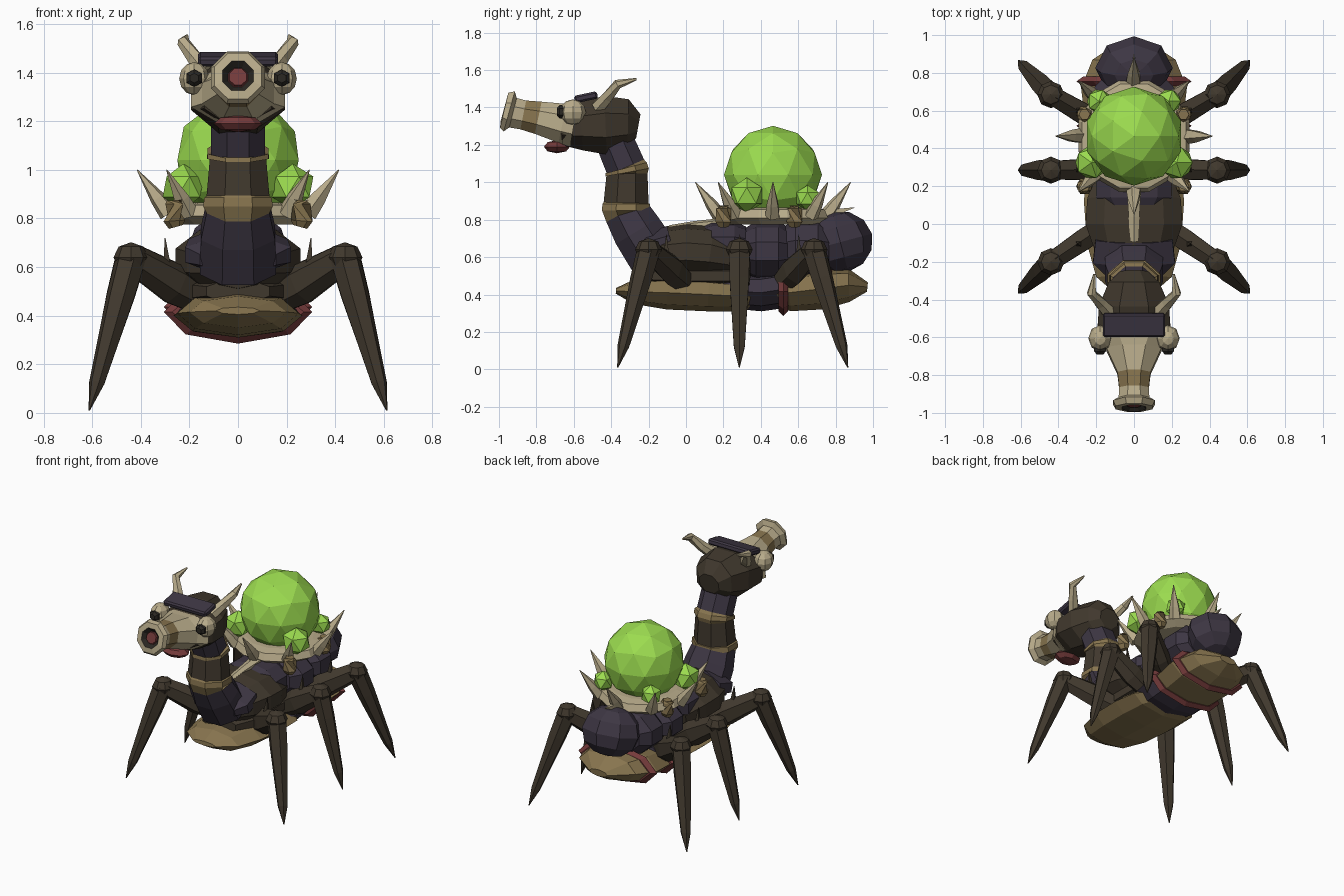
import bpy, bmesh, math
from mathutils import Vector, Matrix

cube = bpy.data.objects.get("Cube")
if cube:
    bpy.data.objects.remove(cube)


def material(name, hexa):
    rgb = [int(hexa[i:i + 2], 16) / 255 for i in (0, 2, 4)]
    col = [c / 12.92 if c < 0.04 else ((c + 0.055) / 1.055) ** 2.4 for c in rgb] + [1]
    m = bpy.data.materials.new(name)
    m.use_nodes = True
    m.diffuse_color = col
    m.node_tree.nodes["Principled BSDF"].inputs["Base Color"].default_value = col
    return m


BROWN = material("dark brown shell", "40382d")
PURPLE = material("dark purple hide", "3d3643")
BONE = material("pale bone", "b9ac8b")
TAN = material("tan plate", "88754f")
RED = material("dull red flesh", "753b3b")
GREEN = material("bright green", "9bdb4f")
BLACK = material("eye black", "2b2823")


def finish(name, bm, mats):
    bmesh.ops.recalc_face_normals(bm, faces=bm.faces)
    me = bpy.data.meshes.new(name)
    bm.to_mesh(me)
    bm.free()
    for m in mats:
        me.materials.append(m)
    ob = bpy.data.objects.new(name, me)
    bpy.context.collection.objects.link(ob)
    return ob


def loft(name, stations, mats, sides=8, colours=None, turn=0.5):
    """Skin rings (x, y, z, width radius, depth radius) along their path."""
    bm = bmesh.new()
    pts = [Vector(s[:3]) for s in stations]
    rings = []
    axis = (pts[-1] - pts[0]).normalized()
    for i, s in enumerate(stations):
        t = pts[min(i + 1, len(pts) - 1)] - pts[max(i - 1, 0)]
        t = t.normalized() if t.length > 0.02 else axis
        if t.dot(axis) < 0:
            t = -t
        side = Vector((1, 0, 0)) if abs(t.x) < 0.01 else Vector((-t.y, t.x, 0)).normalized()
        up = side.cross(t)
        ring = []
        for k in range(sides):
            a = math.tau * (k + turn) / sides
            ring.append(bm.verts.new(pts[i] + side * math.cos(a) * s[3] + up * math.sin(a) * s[4]))
        rings.append(ring)
    for i in range(len(rings) - 1):
        for k in range(sides):
            j = (k + 1) % sides
            f = bm.faces.new((rings[i][k], rings[i][j], rings[i + 1][j], rings[i + 1][k]))
            f.material_index = colours[i] if colours else 0
    for ring, c in ((rings[0], 0), (rings[-1], -1)):
        f = bm.faces.new(ring)
        f.material_index = colours[c] if colours else 0
    return finish(name, bm, mats)


def blob(name, pos, size, mat, segs=8, rings=6, tilt=0):
    bm = bmesh.new()
    bmesh.ops.create_uvsphere(bm, u_segments=segs, v_segments=rings, radius=1)
    mtx = Matrix.Translation(pos) @ Matrix.Rotation(tilt, 4, 'X') @ Matrix.Diagonal((*size, 1))
    bmesh.ops.transform(bm, matrix=mtx, verts=bm.verts)
    return finish(name, bm, [mat])


def gem(name, pos, radius, detail):
    bm = bmesh.new()
    bmesh.ops.create_icosphere(bm, subdivisions=detail, radius=radius)
    bmesh.ops.translate(bm, vec=pos, verts=bm.verts)
    return finish(name, bm, [GREEN])


def box(name, pos, size, mat, rot=(0, 0, 0), bevel=0.01):
    bm = bmesh.new()
    bmesh.ops.create_cube(bm, size=1)
    bmesh.ops.scale(bm, vec=size, verts=bm.verts)
    bmesh.ops.bevel(bm, geom=bm.edges[:], offset=bevel, segments=1, affect='EDGES')
    ob = finish(name, bm, [mat])
    ob.location, ob.rotation_euler = pos, rot
    return ob


def spike(name, base, tip, r, mat, sides=4):
    mid = Vector(base).lerp(Vector(tip), 0.35)
    return loft(name, [(*base, r, r), (*mid, r * 0.8, r * 0.8), (*tip, 0.002, 0.002)], [mat], sides)


# Body masses
loft("front_body", [(0, -0.23, 0.60, .13, .09), (0, -0.13, 0.62, .22, .14), (0, 0.0, 0.63, .27, .15),
                    (0, 0.13, 0.62, .26, .15), (0, 0.27, 0.59, .2, .12)], [BROWN], 10)
loft("chest_keel", [(0, -0.21, 0.5, .14, .05), (0, -0.08, 0.5, .21, .07), (0, 0.3, 0.5, .21, .07)], [BROWN])
loft("neck_collar", [(0, -0.26, 0.63, .17, .06), (0, -0.2, 0.65, .235, .085), (0, -0.08, 0.68, .22, .095)], [PURPLE])
for i, (y, z, w, h) in enumerate([(0.2, .67, .21, .12), (0.435, .63, .25, .16), (0.645, .64, .24, .16)]):
    loft(f"back_segment_{i + 1}", [(0, y - .12, z, w * .75, h * .78), (0, y - .06, z, w, h),
                                   (0, y + .06, z, w, h), (0, y + .12, z, w * .75, h * .78)], [PURPLE], 10)
blob("tail_bulb", (0, 0.825, 0.68), (.205, .175, .165), PURPLE, 8, 6, math.radians(15))
loft("middle_underside", [(0, .2, .42, .2, .09), (0, .4, .41, .25, .1), (0, .6, .44, .23, .1)], [PURPLE], turn=0)

# Belly plates and red seams, with keel and side edges
loft("front_belly", [(0, -.375, .42, .09, .015), (0, -.28, .415, .20, .065), (0, -.1, .41, .25, .09),
                     (0, .12, .40, .265, .09), (0, .3, .39, .25, .08), (0, .4, .385, .17, .05)], [TAN], turn=0)
loft("rear_belly", [(0, .42, .39, .18, .05), (0, .55, .41, .26, .1), (0, .72, .43, .28, .11),
                    (0, .87, .45, .22, .09), (0, .97, .44, .07, .025)], [TAN], turn=0)
for i, (y, z) in enumerate([(.52, .415), (.755, .435)]):
    loft(f"red_seam_{i + 1}", [(0, y - .025, z, .27, .105), (0, y, z, .305, .13), (0, y + .025, z, .27, .105)],
         [RED], turn=0)

# Neck: hide, band, shell, band, hide
loft("neck", [(0, -.17, .60, .17, .15), (0, -.26, .74, .165, .145), (0, -.32, .845, .14, .13),
              (0, -.32, .85, .155, .14), (0, -.32, .885, .15, .137), (0, -.32, .89, .14, .13),
              (0, -.315, 1.05, .125, .118), (0, -.315, 1.053, .137, .128), (0, -.32, 1.077, .135, .123),
              (0, -.322, 1.08, .12, .115), (0, -.39, 1.24, .12, .11)],
     [PURPLE, TAN, BROWN], 8, [0, 0, 1, 1, 1, 2, 1, 1, 1, 0])

# Head
loft("head", [(0, -.255, 1.30, .08, .07), (0, -.31, 1.31, .145, .145), (0, -.43, 1.305, .20, .17),
              (0, -.56, 1.30, .21, .14), (0, -.67, 1.29, .15, .10)], [BROWN], 8)
loft("snout", [(0, -.60, 1.305, .21, .125), (0, -.66, 1.315, .16, .115), (0, -.79, 1.345, .095, .095),
               (0, -.87, 1.36, .085, .085), (0, -.925, 1.372, .088, .088), (0, -.945, 1.379, .12, .12),
               (0, -.972, 1.385, .105, .105), (0, -.975, 1.386, .068, .068), (0, -.95, 1.379, .044, .044)],
     [BONE, TAN, BLACK, RED], 8, [0, 0, 1, 0, 0, 0, 0, 2, 3])
# Flesh inside the mouth
loft("mouth_flesh", [(0, -.945, 1.378, .044, .044), (0, -.962, 1.383, .038, .038)], [RED])
blob("lower_lip", (0, -.69, 1.19), (.10, .07, .035), RED, 8, 4)
box("brow_plate", (0, -.535, 1.455), (.33, .125, .04), PURPLE, (math.radians(12), 0, 0))
for s, side in ((1, "left"), (-1, "right")):
    blob(f"{side}_eye_socket", (s * .18, -.605, 1.375), (.062, .07, .068), BONE, 8, 6)
    loft(f"{side}_eye", [(s * .18, -.64, 1.377, .038, .038), (s * .18, -.675, 1.377, .036, .036),
                         (s * .18, -.69, 1.377, .02, .02)], [BLACK], 6)
    loft(f"{side}_horn", [(s * .13, -.47, 1.40, .04, .04), (s * .175, -.42, 1.455, .034, .034),
                          (s * .225, -.365, 1.525, .026, .026), (s * .21, -.265, 1.552, .006, .006)], [BONE], 6)

# Legs, mirrored left and right
for row, root, knee, tip in (("front", -.01, -.20, -.365), ("middle", .29, .285, .285), ("rear", .52, .685, .865)):
    for s, side in ((1, "left"), (-1, "right")):
        a, k, t = Vector((s * .16, root, .47)), Vector((s * .44, knee, .64)), Vector((s * .612, tip, .01))
        b, c = a.lerp(k, .35), k.lerp(t, .82)
        loft(f"{row}_{side}_thigh", [(*a, .055, .065), (*b, .065, .085), (*k, .055, .06)], [BROWN], 6)
        blob(f"{row}_{side}_knee", k, (.072, .072, .062), BROWN, 8, 4)
        loft(f"{row}_{side}_shin", [(*k, .064, .064), (*k.lerp(t, .25), .06, .058), (*c, .034, .03),
                                    (*t, .003, .003)], [BROWN], 6)
        spike(f"{row}_{side}_thigh_spike", (s * .29, a.lerp(k, .5).y, .58), (s * .30, a.lerp(k, .5).y, .72),
              .022, BROWN)

# Green orb sunk in a bone collar with spikes
CY = 0.465
gem("large_orb", (0, CY, 1.04), .262, 2)
for s in (1, -1):
    gem("front_bud", (s * .225, .325, .93), .095, 1)
    gem("rear_bud", (s * .185, .65, .915), .07, 1)
    for y in (.2, .58):
        loft("collar_peg", [(s * .255, y, .765, .03, .03), (s * .262, y, .79, .048, .045),
                            (s * .262, y, .86, .042, .04), (s * .262, y, .875, .03, .03)], [TAN], 6)
loft("bone_collar", [(0, CY, .775, .25, .25), (0, CY, .81, .305, .305), (0, CY, .855, .285, .285),
                     (0, CY, .865, .22, .22)], [BONE], 12)
for i in range(8):
    d = Vector((math.cos(i * math.tau / 8), math.sin(i * math.tau / 8), 0))
    base = Vector((0, CY, .82)) + d * .285
    spike("collar_spike", base, Vector((0, CY, 1.0)) + d * .415, .042, BONE, 5)

# Bone ridge along the back and a rear stub
loft("spine_ridge", [(0, -.09, .755, .025, .015), (0, .04, .77, .033, .022), (0, .2, .785, .045, .025)], [BONE], 6)
spike("rear_ridge", (0, .72, .82), (0, .9, .865), .035, BONE)
